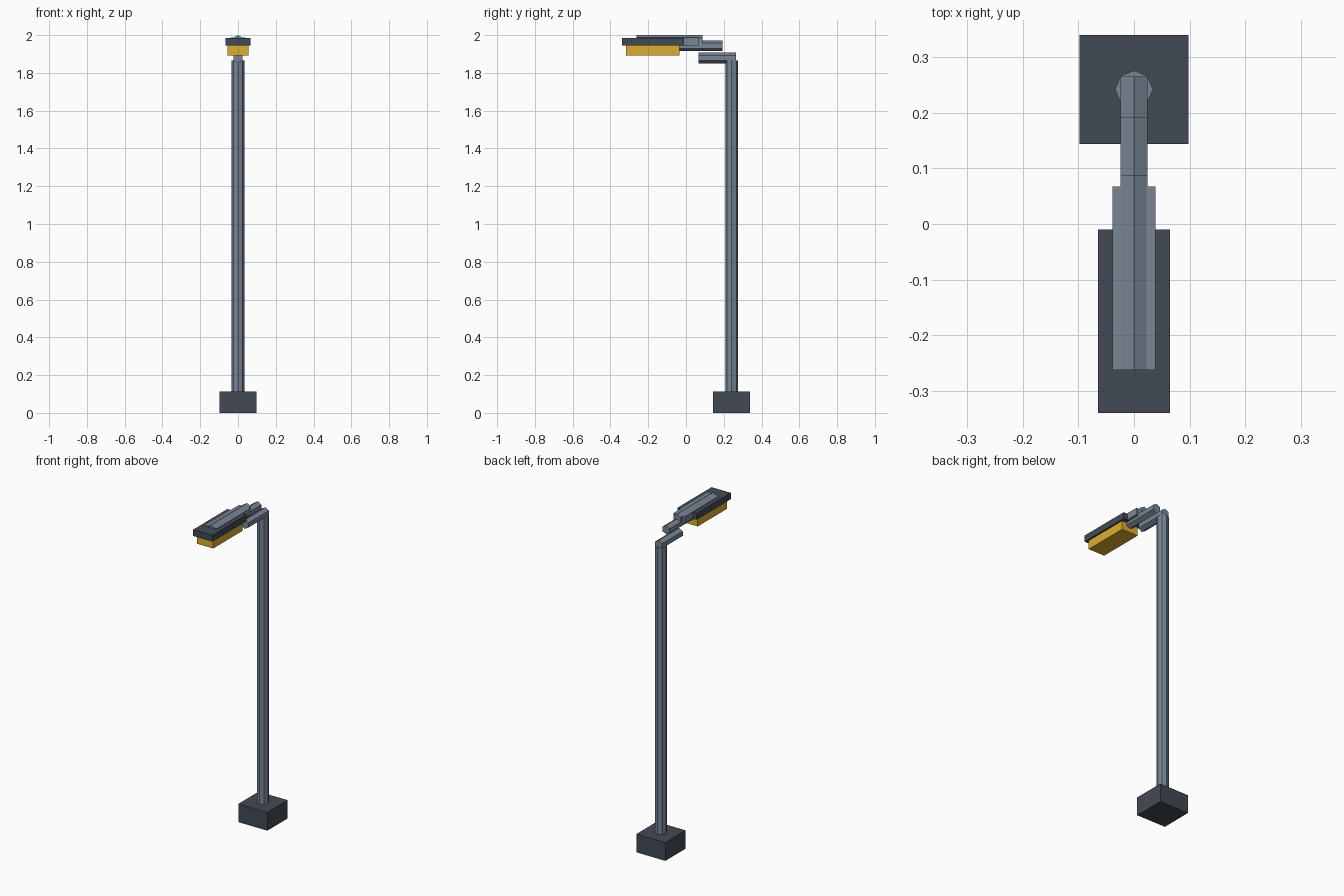
import bpy
from math import radians

if "Cube" in bpy.data.objects:
    bpy.data.objects.remove(bpy.data.objects["Cube"])


def material(name, rgb):
    m = bpy.data.materials.new(name)
    m.diffuse_color = (*rgb, 1)
    m.use_nodes = True
    m.node_tree.nodes["Principled BSDF"].inputs["Base Color"].default_value = m.diffuse_color
    return m


STEEL = material("steel", (0.19, 0.24, 0.30))
DARK = material("dark_metal", (0.055, 0.068, 0.088))
GLOW = material("lamp_yellow", (0.72, 0.42, 0.03))


def finish(name, mat):
    o = bpy.context.object
    o.name = name
    o.data.materials.append(mat)
    bpy.ops.object.transform_apply(location=False, rotation=True, scale=True)
    return o


def box(name, half_x, y0, y1, z0, z1, mat):
    bpy.ops.mesh.primitive_cube_add(size=1, location=(0, (y0 + y1) / 2, (z0 + z1) / 2))
    bpy.context.object.scale = (2 * half_x, y1 - y0, z1 - z0)
    return finish(name, mat)


def arm(name, y0, y1, z):
    # six-sided bar along y with a ridge on top
    bpy.ops.mesh.primitive_cylinder_add(vertices=6, radius=0.028, depth=y1 - y0,
                                        location=(0, (y0 + y1) / 2, z),
                                        rotation=(radians(90), 0, 0))
    return finish(name, STEEL)


# Base block and eight-sided pole
box("base", 0.098, 0.144, 0.34, 0, 0.112, DARK)
bpy.ops.mesh.primitive_cylinder_add(vertices=8, radius=0.034, depth=1.765,
                                    location=(0, 0.242, 0.9825))
finish("pole", STEEL)

# Stepped bracket arm
for name, y0, y1, z in (("lower_arm", 0.066, 0.265, 1.879),
                        ("middle_arm", -0.04, 0.192, 1.943),
                        ("upper_arm", -0.262, 0.088, 1.972)):
    arm(name, y0, y1, z)

# Lamp head: mounting sleeve, housing and light panel
box("sleeve", 0.039, -0.262, 0.067, 1.946, 1.987, STEEL)
box("housing", 0.065, -0.34, -0.01, 1.945, 1.984, DARK)
box("light_panel", 0.055, -0.318, -0.035, 1.892, 1.945, GLOW)
